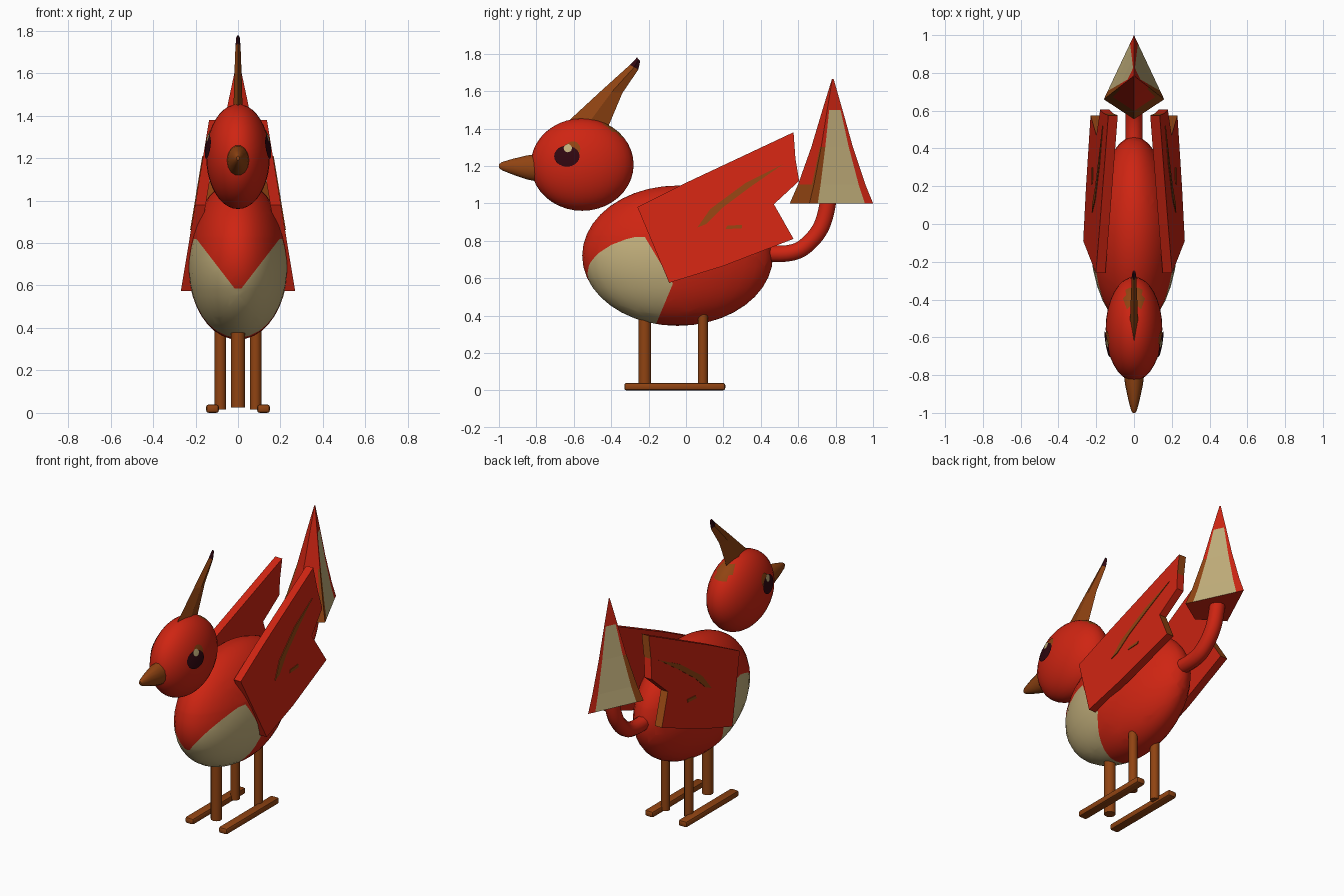
import bpy, bmesh, math
from mathutils import Vector, Matrix

if "Cube" in bpy.data.objects:
    bpy.data.objects.remove(bpy.data.objects["Cube"])


def material(name, rgb):
    m = bpy.data.materials.new(name)
    m.use_nodes = True
    m.diffuse_color = (*rgb, 1)
    m.node_tree.nodes["Principled BSDF"].inputs["Base Color"].default_value = (*rgb, 1)
    return m


red = material("red", (0.62, 0.018, 0.006))
cream = material("cream", (0.54, 0.43, 0.2))
brown = material("brown", (0.28, 0.057, 0.006))
dark = material("dark maroon", (0.03, 0.002, 0.005))


def finish(name, bm, mats, smooth=True):
    bmesh.ops.recalc_face_normals(bm, faces=bm.faces[:])
    me = bpy.data.meshes.new(name)
    bm.to_mesh(me)
    bm.free()
    for m in mats:
        me.materials.append(m)
    if smooth:
        me.shade_smooth()
        me.set_sharp_from_angle(angle=math.radians(35))
    ob = bpy.data.objects.new(name, me)
    bpy.context.collection.objects.link(ob)
    return ob


def ellipsoid(center, radii, segs=32, rings=20):
    bm = bmesh.new()
    bmesh.ops.create_uvsphere(bm, u_segments=segs, v_segments=rings, radius=1)
    bmesh.ops.transform(bm, verts=bm.verts[:],
                        matrix=Matrix.Translation(center) @ Matrix.Diagonal((*radii, 1)))
    return bm


def loft(rings):
    """Closed skin over rings; returns the mesh and (level, column, face) triples."""
    bm = bmesh.new()
    vs = [[bm.verts.new(p) for p in r] for r in rings]
    n, cells = len(vs[0]), []
    for i in range(len(vs) - 1):
        for j in range(n):
            k = (j + 1) % n
            f = bm.faces.new((vs[i][j], vs[i][k], vs[i + 1][k], vs[i + 1][j]))
            cells.append((i, j, f))
    bm.faces.new(vs[0])
    bm.faces.new(vs[-1])
    return bm, cells


def slab(name, outline, x_of, thick, mats, edge_marks=()):
    """Plate with a side outline in y, z; marked edges take the second material."""
    rings = [[(x_of(z) + o, y, z) for y, z in outline] for o in (-thick / 2, thick / 2)]
    bm, cells = loft(rings)
    for _, j, f in cells:
        f.material_index = int(j in edge_marks)
    return finish(name, bm, mats, smooth=False)


# Body, with the belly patch cut in along planes
bm = ellipsoid((0, -0.045, 0.72), (0.235, 0.51, 0.375))
for v in bm.verts:
    v.co.x *= (1 - 0.12 * (v.co.z - 0.72)) * (1 - 0.35 * max(0, v.co.y))
cuts = [((0, 0, 0.585), (0, 0, 1)), ((0, 0, 0.565), (1.3, 0, -1)),
        ((0, 0, 0.565), (-1.3, 0, -1)), ((0, 0, 0.82), (0, 0, 1)),
        ((0, -0.07, 0.57), (0, 1, -0.42)), ((0, -0.07, 0.57), (0, 1, 0.6))]
for co, no in cuts:
    bmesh.ops.bisect_plane(bm, geom=bm.verts[:] + bm.edges[:] + bm.faces[:],
                           plane_co=co, plane_no=no, dist=0.0005)
for f in bm.faces:
    x, y, z = f.calc_center_median()
    below = z < min(0.82, max(0.585, 0.565 + 1.3 * abs(x)))
    ahead = y + 0.07 < min(0.42 * (z - 0.57), -0.6 * (z - 0.57))
    f.material_index = int(below and y + 0.07 < (0.42 if z < 0.57 else -0.6) * (z - 0.57))
finish("body", bm, [red, cream])

# Head with a small nape patch
HEAD, HR = Vector((0, -0.555, 1.207)), Vector((0.15, 0.275, 0.247))
bm = ellipsoid(HEAD, HR)
for f in bm.faces:
    x, y, z = f.calc_center_median()
    f.material_index = int(-0.44 < y < -0.33 and z > 1.35 and abs(x) < 0.05)
finish("head", bm, [red, brown])


# Eyes: discs wrapped on the head surface
def eye_disc(name, side, cy, cz, ry, rz, lift, mat):
    bm = bmesh.new()
    bmesh.ops.create_circle(bm, cap_ends=True, cap_tris=True, segments=20, radius=1)
    bmesh.ops.subdivide_edges(bm, edges=bm.edges[:], cuts=2, use_grid_fill=True)
    for v in bm.verts:
        y, z = cy + ry * v.co.x, cz + rz * v.co.y
        k = 1 - ((y - HEAD.y) / HR.y) ** 2 - ((z - HEAD.z) / HR.z) ** 2
        v.co = (side * (HR.x * math.sqrt(max(k, 0)) + lift), y, z)
    ob = finish(name, bm, [mat])
    if ob.data.polygons[0].normal.x * side < 0:
        ob.data.flip_normals()


for s, tag in ((1, "left"), (-1, "right")):
    eye_disc(tag + "_eye_lid", s, -0.605, 1.29, 0.04, 0.042, 0.004, brown)
    eye_disc(tag + "_eye", s, -0.637, 1.252, 0.068, 0.056, 0.007, dark)
    eye_disc(tag + "_eye_glint", s, -0.632, 1.295, 0.022, 0.022, 0.01, cream)

# Beak
profile = [(-0.75, 0.082), (-0.85, 0.066), (-0.93, 0.042), (-0.985, 0.022), (-1.0, 0.01)]
angles = [math.tau * i / 14 for i in range(14)]
bm, _ = loft([[(0.72 * r * math.cos(a), y, 1.187 - 0.05 * (y + 0.75) + r * math.sin(a))
               for a in angles] for y, r in profile])
finish("beak", bm, [brown])

# Crest blade with a dark tip
path = [(-0.65, -0.42, 1.42, 1.40, 0.022), (-0.455, -0.34, 1.60, 1.59, 0.017),
        (-0.30, -0.255, 1.74, 1.715, 0.012), (-0.262, -0.245, 1.78, 1.76, 0.008)]
bm, cells = loft([[(0, a, za), (w, (a + b) / 2, (za + zb) / 2), (0, b, zb),
                   (-w, (a + b) / 2, (za + zb) / 2)] for a, b, za, zb, w in path])
for f in bm.faces:
    f.material_index = int(f.calc_center_median().z > 1.72)
finish("crest", bm, [brown, dark], smooth=False)

# Wings: leaning plates with a notched rear edge and painted streaks
wing = [(-0.26, 0.98), (0.0, 1.11), (0.575, 1.38), (0.585, 1.24), (0.605, 1.12),
        (0.47, 0.995), (0.575, 0.81), (0.2, 0.665), (-0.09, 0.575)]
streak = [(0.06, 0.87), (0.13, 0.97), (0.32, 1.11), (0.52, 1.21), (0.34, 1.085),
          (0.2, 0.98), (0.11, 0.89)]
dash = [(0.21, 0.862), (0.22, 0.88), (0.3, 0.885), (0.3, 0.867)]
for s, tag in ((1, "left"), (-1, "right")):
    def lean(z, lift=0.0):
        return s * (0.243 - 0.165 * (z - 0.58) + lift)

    slab(tag + "_wing", wing, lean, 0.05, [red, brown], edge_marks=(2, 5))
    for part, shape in (("streak", streak), ("dash", dash)):
        slab(f"{tag}_wing_{part}", shape, lambda z: lean(z, 0.025), 0.008, [brown])

# Curved tail stem
cu = bpy.data.curves.new("tail_stem", "CURVE")
cu.dimensions = "3D"
cu.bevel_depth, cu.bevel_resolution = 0.046, 3
sp = cu.splines.new("NURBS")
stem = [(0.38, 0.74), (0.56, 0.71), (0.7, 0.82), (0.755, 0.95), (0.765, 1.06)]
sp.points.add(len(stem) - 1)
for p, (y, z) in zip(sp.points, stem):
    p.co = (0, y, z, 1)
sp.order_u, sp.use_endpoint_u, sp.resolution_u = 3, True, 6
cu.materials.append(red)
bpy.context.collection.objects.link(bpy.data.objects.new("tail_stem", cu))

# Tail fan: kite-shaped spire with pale rear panels
kite = [Vector(p) for p in ((0, 1.0), (0.16, 0.66), (0, 0.555), (-0.16, 0.66))]
hub = Vector((0, 0.785))
ring = [kite[i].lerp(kite[(i + 1) % 4], t) for i in range(4) for t in (0, 0.13, 0.87)]
levels = [(1.0, 1), (1.1, 0.81), (1.3, 0.5), (1.5, 0.24), (1.665, 0.02)]
bm, cells = loft([[(*(hub + (p - hub) * s), z) for p in ring] for z, s in levels])
for lv, col, f in cells:
    side, strip = divmod(col, 3)
    if side in (0, 3) and strip == 1 and lv < 3:
        f.material_index = 1
    elif (lv < 2 and col in (2, 3, 8, 9)) or (lv == 0 and side in (1, 2)):
        f.material_index = 2
finish("tail_fan", bm, [red, cream, brown], smooth=False)


# Legs and feet
def post(name, x, y, r, z0, z1):
    bm, _ = loft([[(x + r * math.cos(a), y + r * math.sin(a), z) for a in angles]
                  for z in (z0, z1)])
    finish(name, bm, [brown])


post("front_leg", 0, -0.22, 0.034, 0.025, 0.42)
for s, tag in ((1, "left"), (-1, "right")):
    post(tag + "_leg", s * 0.083, 0.09, 0.027, 0.015, 0.45)
    bm = bmesh.new()
    bmesh.ops.create_cube(bm, size=1)
    bmesh.ops.transform(bm, verts=bm.verts[:], matrix=Matrix.Translation(
        (s * 0.12, -0.06, 0.02)) @ Matrix.Diagonal((0.06, 0.54, 0.04, 1)))
    bmesh.ops.bevel(bm, geom=bm.edges[:], offset=0.012, segments=2, affect="EDGES", profile=0.5)
    finish(tag + "_foot", bm, [brown])
